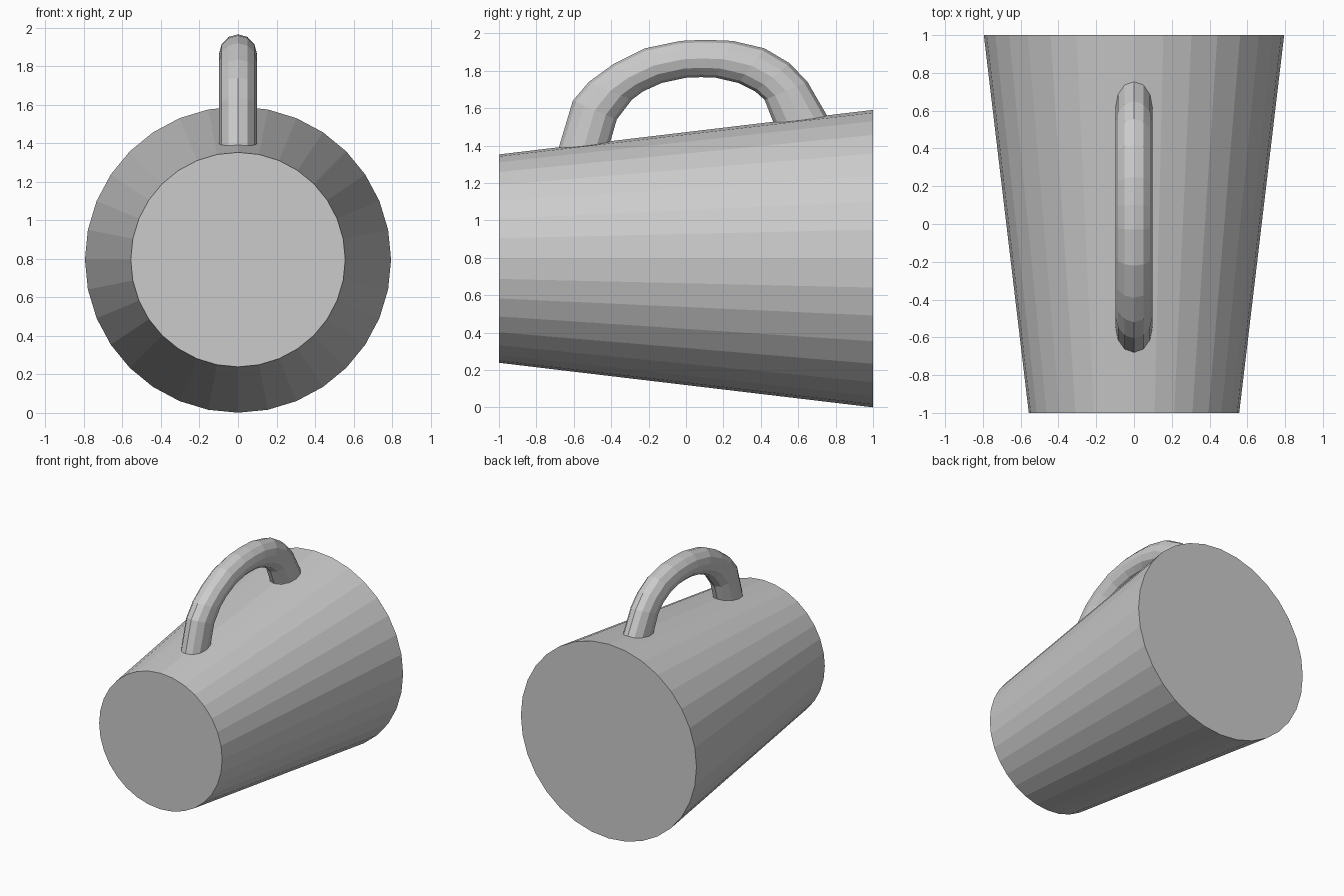
import bpy, bmesh, math
from mathutils import Vector

if "Cube" in bpy.data.objects:
    bpy.data.objects.remove(bpy.data.objects["Cube"])

AXIS_Z = 0.796   # height of the body's centre line


def loft(name, rings):
    """Skin closed rings of equal length and cap both ends."""
    bm = bmesh.new()
    loops = [[bm.verts.new(p) for p in ring] for ring in rings]
    n = len(loops[0])
    for a, b in zip(loops, loops[1:]):
        for i in range(n):
            j = (i + 1) % n
            bm.faces.new((a[i], a[j], b[j], b[i]))
    bm.faces.new(loops[0][::-1])
    bm.faces.new(loops[-1])
    bmesh.ops.recalc_face_normals(bm, faces=bm.faces)
    mesh = bpy.data.meshes.new(name)
    bm.to_mesh(mesh)
    bm.free()
    obj = bpy.data.objects.new(name, mesh)
    bpy.context.collection.objects.link(obj)
    return obj


def circle(y, r, sides=32):
    return [(r * math.cos(a), y, AXIS_Z + r * math.sin(a))
            for a in (2 * math.pi * i / sides for i in range(sides))]


def oval(outer, inner, half_width=0.098, sides=12):
    """Ring spanning an outer and an inner (y, z) point of the handle."""
    o, i = Vector((0, *outer)), Vector((0, *inner))
    mid, half = (o + i) / 2, (o - i) / 2
    return [mid + half * math.cos(a) + Vector((half_width * math.sin(a), 0, 0))
            for a in (2 * math.pi * k / sides for k in range(sides))]


# tapered body lying along y, closed at both ends
loft("body", [circle(-1, 0.557), circle(1, 0.795)])

# arched handle, legs sunk a little into the body
outer = [(-0.70, 1.31), (-0.68, 1.39), (-0.605, 1.64), (-0.52, 1.74),
         (-0.39, 1.835), (-0.22, 1.92), (-0.03, 1.96), (0.10, 1.966),
         (0.25, 1.96), (0.42, 1.92), (0.555, 1.84), (0.65, 1.74),
         (0.76, 1.55), (0.78, 1.49)]
inner = [(-0.42, 1.34), (-0.405, 1.42), (-0.37, 1.54), (-0.29, 1.645),
         (-0.23, 1.69), (-0.13, 1.735), (0.00, 1.763), (0.08, 1.766),
         (0.16, 1.763), (0.28, 1.735), (0.37, 1.69), (0.42, 1.645),
         (0.465, 1.53), (0.475, 1.46)]
loft("handle", [oval(o, i) for o, i in zip(outer, inner)])
